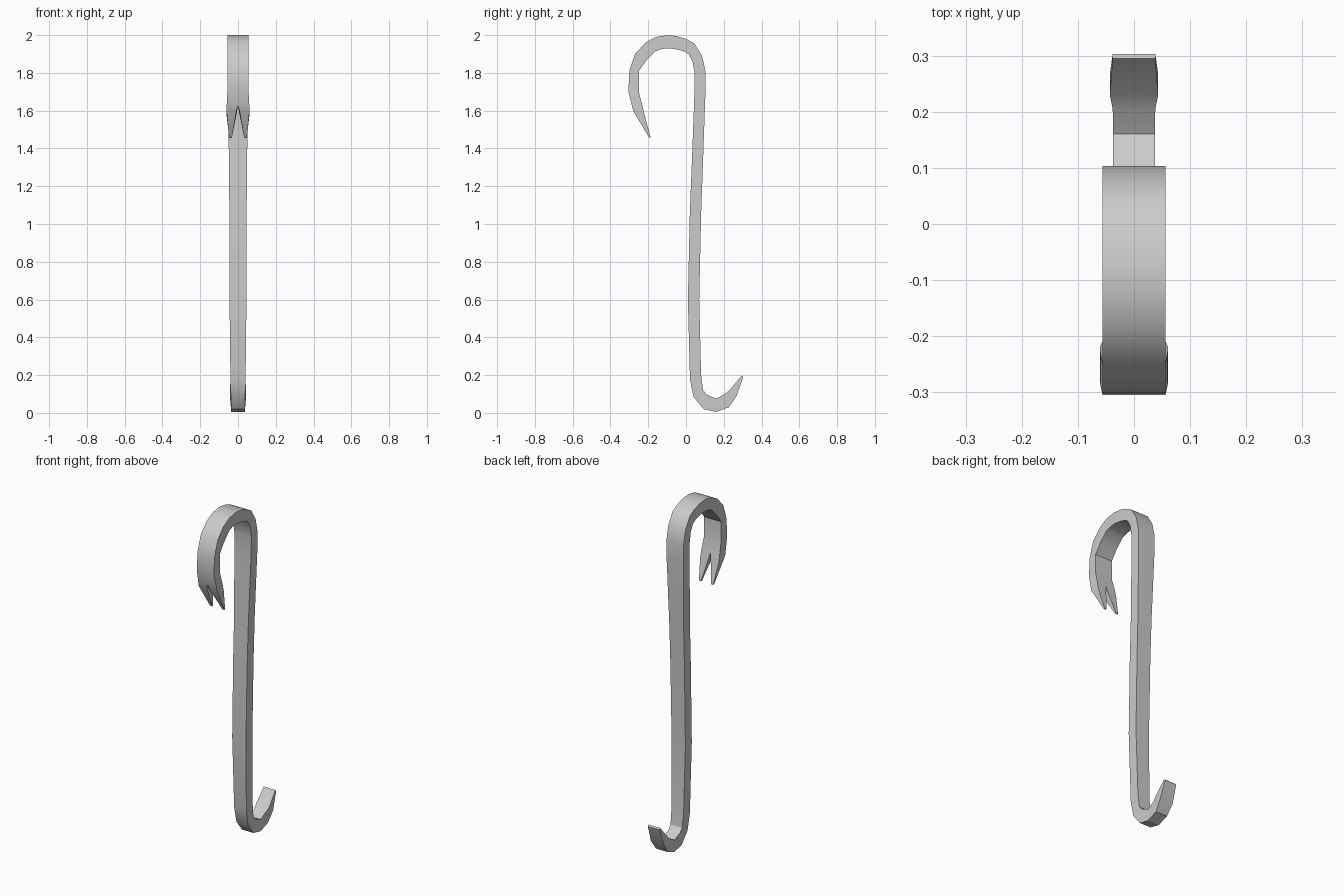
import bpy, bmesh

# Stations along the bar: outer y,z / inner y,z / half width / notch half width
S = [
    (-.194, 1.455, -.188, 1.460, .047, .033),
    (-.280, 1.600, -.220, 1.580, .061, .008),
    (-.287, 1.628, -.230, 1.625, .060, 0),
    (-.305, 1.70, -.250, 1.70, .056, 0),
    (-.300, 1.81, -.250, 1.81, .056, 0),
    (-.270, 1.90, -.210, 1.865, .056, 0),
    (-.215, 1.96, -.160, 1.915, .056, 0),
    (-.160, 1.99, -.130, 1.926, .056, 0),
    (-.100, 2.00, -.100, 1.930, .056, 0),
    (-.050, 1.995, -.060, 1.926, .056, 0),
    (.000, 1.98, -.015, 1.916, .056, 0),
    (.045, 1.955, .013, 1.90, .056, 0),
    (.085, 1.89, .035, 1.86, .056, 0),
    (.103, 1.81, .045, 1.80, .056, 0),
    (.103, 1.70, .045, 1.70, .055, 0),
    (.089, 1.30, .030, 1.30, .047, 0),
    (.080, 1.05, .020, 1.05, .046, 0),
    (.070, .60, .010, .60, .045, 0),
    (.080, .20, .021, .18, .040, 0),
    (.090, .12, .040, .085, .038, 0),
    (.110, .097, .093, .020, .037, 0),
    (.160, .075, .160, .005, .037, 0),
    (.205, .100, .227, .030, .038, 0),
    (.230, .120, .268, .090, .043, 0),
    (.295, .198, .303, .190, .038, 0),
]

# Half of the crowbar, mirrored across x = 0
bm = bmesh.new()
rings = []
for oy, oz, iy, iz, w, n in S:
    rings.append([bm.verts.new(p) for p in
                  ((n, oy, oz), (n, iy, iz), (w, iy, iz), (w, oy, oz))])
for k, (a, b) in enumerate(zip(rings, rings[1:])):
    # the centre wall exists only inside the forked claw
    for i in range(0 if k < 2 else 1, 4):
        j = (i + 1) % 4
        bm.faces.new((a[i], a[j], b[j], b[i]))
bm.faces.new(rings[0])
bm.faces.new(rings[-1][::-1])
bmesh.ops.recalc_face_normals(bm, faces=bm.faces)
# outward check on the far right wall
side = max(bm.faces, key=lambda f: f.calc_center_median().x)
if side.normal.x < 0:
    bmesh.ops.reverse_faces(bm, faces=bm.faces)
me = bpy.data.meshes.new("crowbar")
bm.to_mesh(me)
bm.free()
bar = bpy.data.objects.new("crowbar", me)
bpy.context.collection.objects.link(bar)
mod = bar.modifiers.new("mirror", 'MIRROR')
mod.use_clip = True
bpy.context.view_layer.objects.active = bar
bar.select_set(True)
bpy.ops.object.modifier_apply(modifier="mirror")
bpy.ops.object.shade_smooth_by_angle(angle=0.52)
